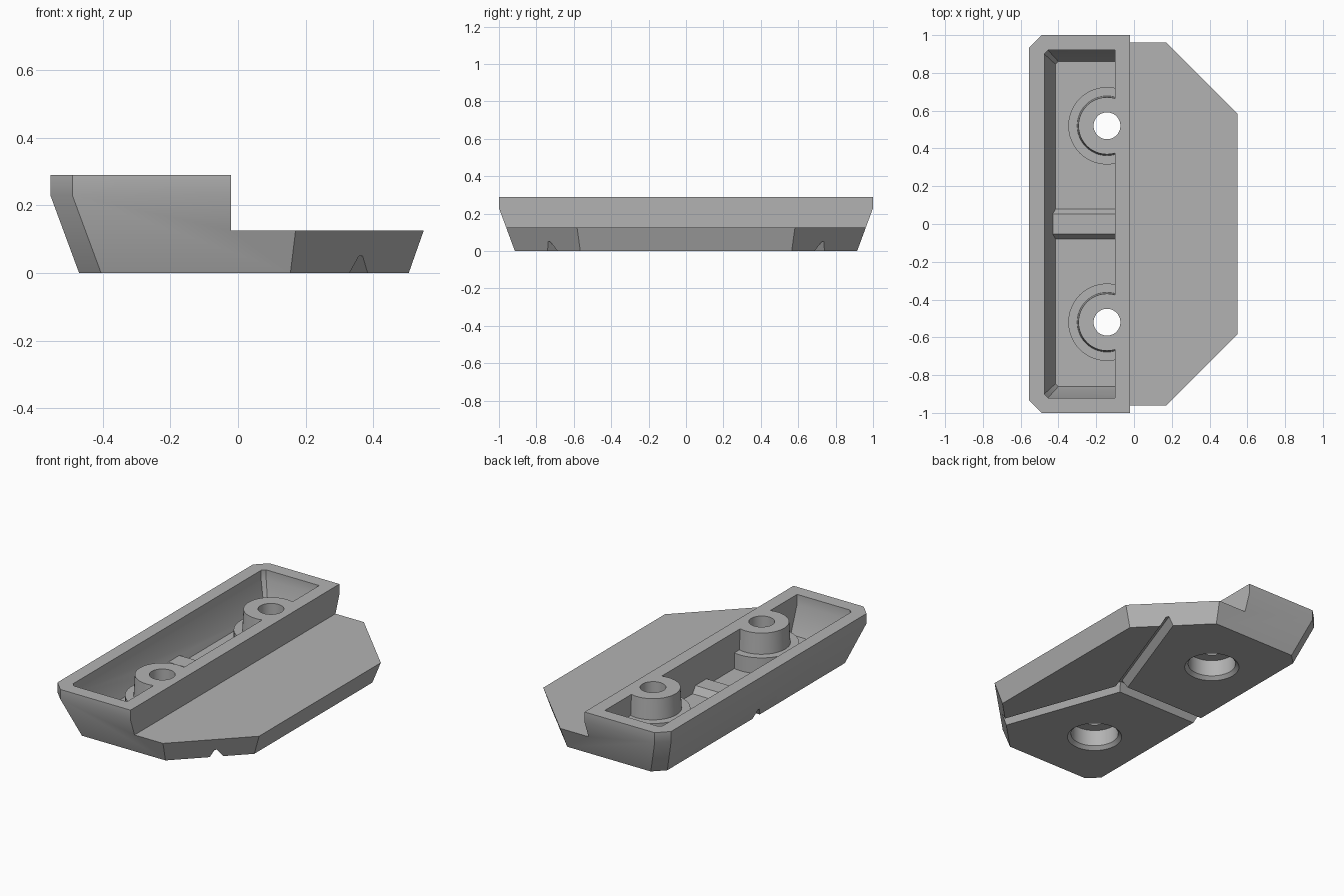
import bpy
import bmesh
import math
from mathutils import Vector, Matrix

cube = bpy.data.objects.get("Cube")
if cube:
    bpy.data.objects.remove(cube, do_unlink=True)

grey = bpy.data.materials.new("plain_grey")
grey.use_nodes = True
colour = (0.45, 0.45, 0.45, 1)
grey.diffuse_color = colour
grey.node_tree.nodes["Principled BSDF"].inputs["Base Color"].default_value = colour


def loft(name, sections, matrix=Matrix()):
    """Closed solid through stacked outlines: [(z, [(x, y), ...]), ...]."""
    bm = bmesh.new()
    rings = [[bm.verts.new(matrix @ Vector((x, y, z))) for x, y in pts] for z, pts in sections]
    for low, high in zip(rings, rings[1:]):
        for i in range(len(low)):
            j = (i + 1) % len(low)
            bm.faces.new((low[i], low[j], high[j], high[i]))
    bm.faces.new(rings[0][::-1])
    bm.faces.new(rings[-1])
    bmesh.ops.recalc_face_normals(bm, faces=bm.faces)
    mesh = bpy.data.meshes.new(name)
    bm.to_mesh(mesh)
    bm.free()
    mesh.materials.append(grey)
    obj = bpy.data.objects.new(name, mesh)
    bpy.context.collection.objects.link(obj)
    return obj


def mirrored(half):
    """Outline symmetric about y = 0 from its +y half."""
    return half + [(x, -y) for x, y in reversed(half)]


def rect(x0, x1, half):
    return mirrored([(x0, half), (x1, half)])


def lathe(name, profile, x, y, sides=48):
    angles = [2 * math.pi * i / sides for i in range(sides)]
    return loft(name, [(z, [(x + r * math.cos(a), y + r * math.sin(a)) for a in angles])
                       for r, z in profile])


def cut(target, cutter):
    """Subtract the cutter and discard it."""
    mod = target.modifiers.new("cut", 'BOOLEAN')
    mod.operation = 'DIFFERENCE'
    mod.solver = 'EXACT'
    mod.object = cutter
    bpy.context.view_layer.update()
    graph = bpy.context.evaluated_depsgraph_get()
    mesh = bpy.data.meshes.new_from_object(target.evaluated_get(graph))
    target.modifiers.clear()
    target.data = mesh
    bpy.data.objects.remove(cutter, do_unlink=True)


# Tapered body, with the step that leaves the low plate
base = mirrored([(-0.47, 0.85), (-0.405, 0.915), (0.155, 0.915), (0.505, 0.565)])
rim = mirrored([(-0.555, 0.935), (-0.49, 1.0), (0.183, 1.0), (0.586, 0.597)])
body = loft("track_pad_body", [(0, base), (0.23, rim), (0.29, rim)])
step = rect(-0.02, 0.8, 1.2)
cut(body, loft("step_cutter", [(0.125, step), (0.5, step)]))

# Pocket, leaving the bolt bosses and the centre rib standing
floor = mirrored([(-0.1, 0.86), (-0.4, 0.86), (-0.415, 0.845)])
mouth = mirrored([(-0.1, 0.92), (-0.455, 0.92), (-0.475, 0.9)])
pocket = loft("pocket_cutter", [(0.07, floor), (0.23, mouth), (0.4, mouth)])
bolt_x, bolt_y = -0.143, 0.52
for side in (-1, 1):
    profile = [(0.205, 0), (0.205, 0.165), (0.158, 0.165), (0.151, 0.29), (0.151, 0.5)]
    cut(pocket, lathe("boss", profile, bolt_x, side * bolt_y))
cut(pocket, loft("rib", [(0, rect(-0.43, 0, 0.13)), (0.07, rect(-0.43, 0, 0.08)),
                         (0.11, rect(-0.43, 0, 0.053))]))
cut(body, pocket)

# Counterbored bolt holes
for side in (-1, 1):
    profile = [(0.175, -0.02), (0.135, 0.02), (0.135, 0.12), (0.071, 0.12), (0.071, 0.5)]
    cut(body, lathe("hole_cutter", profile, bolt_x, side * bolt_y))

# Three grooves under the pad, meeting in a Y
lean = math.atan2(0.715, 0.257)
for angle in (lean, -lean, math.pi):
    place = Matrix.Translation((0.1, 0, 0)) @ Matrix.Rotation(angle, 4, 'Z')
    cut(body, loft("groove_cutter", [(-0.02, rect(-0.012, 1, 0.045)),
                                     (0.05, rect(-0.012, 1, 0.007))], place))

# Soft shading over the shallow bends
bpy.ops.object.select_all(action='DESELECT')
body.select_set(True)
bpy.context.view_layer.objects.active = body
bpy.ops.object.shade_smooth_by_angle(angle=math.radians(30))
